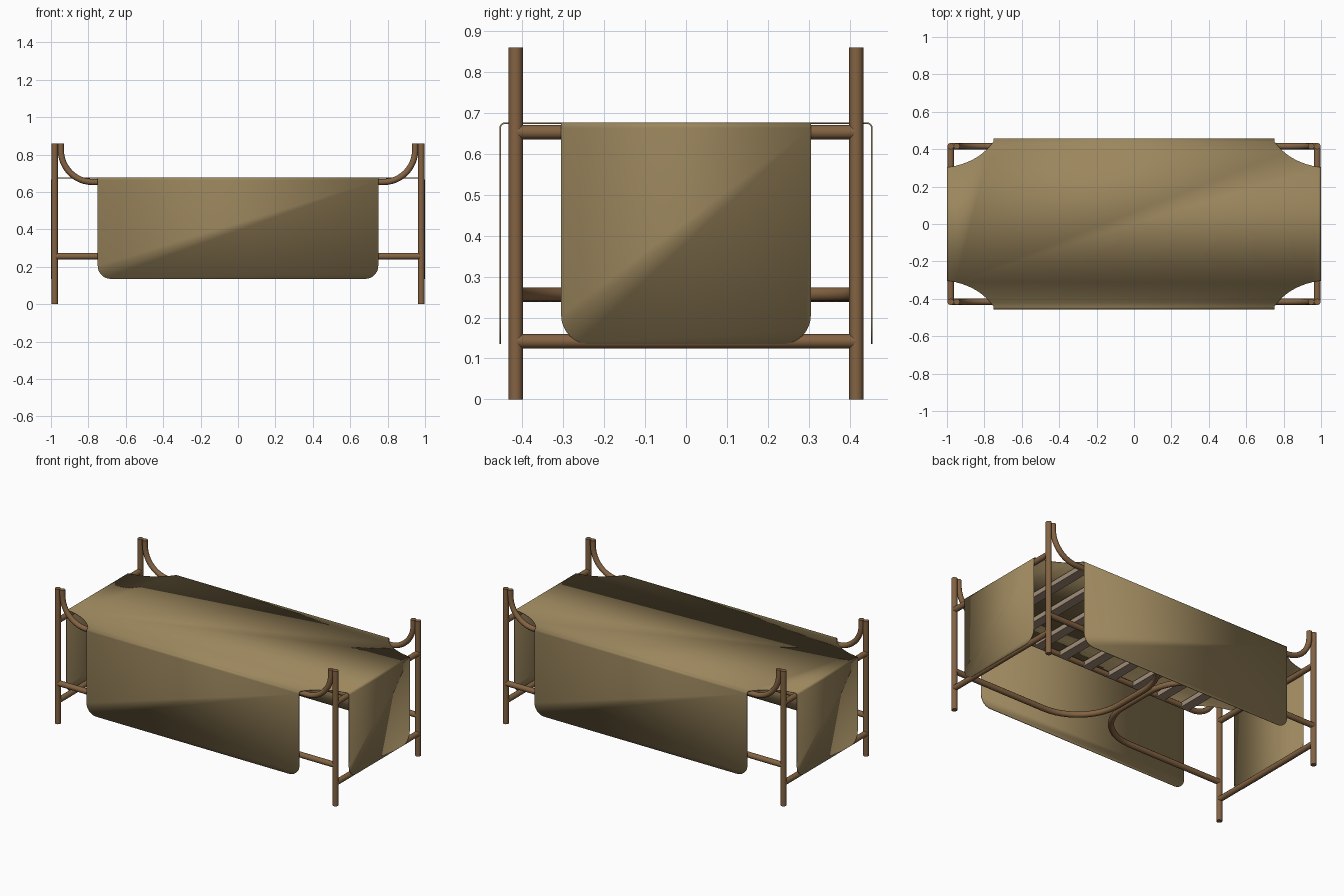
import bpy, bmesh
from math import sin, cos, pi, radians

if "Cube" in bpy.data.objects:
    bpy.data.objects.remove(bpy.data.objects["Cube"])


def material(name, color):
    m = bpy.data.materials.new(name)
    m.diffuse_color = (*color, 1)
    m.use_nodes = True
    m.node_tree.nodes["Principled BSDF"].inputs["Base Color"].default_value = m.diffuse_color
    return m


WOOD = material("cane", (0.23, 0.125, 0.055))
SLAT = material("slat wood", (0.36, 0.27, 0.19))
CLOTH = material("cloth", (0.33, 0.24, 0.11))


def finish(ob, mat, angle=40):
    ob.data.materials.append(mat)
    bpy.ops.object.select_all(action='DESELECT')
    ob.select_set(True)
    bpy.context.view_layer.objects.active = ob
    bpy.ops.object.shade_smooth_by_angle(angle=radians(angle))


def tube(name, pts, r):
    cu = bpy.data.curves.new(name, 'CURVE')
    cu.dimensions = '3D'
    cu.bevel_depth = r
    cu.bevel_resolution = 4
    cu.use_fill_caps = True
    sp = cu.splines.new('POLY')
    sp.points.add(len(pts) - 1)
    for p, co in zip(sp.points, pts):
        p.co = (*co, 1)
    ob = bpy.data.objects.new(name, cu)
    bpy.context.collection.objects.link(ob)
    bpy.ops.object.select_all(action='DESELECT')
    ob.select_set(True)
    bpy.context.view_layer.objects.active = ob
    bpy.ops.object.convert(target='MESH')
    finish(bpy.context.view_layer.objects.active, WOOD)


def arc(cx, cy, r, a0, a1, n=12):
    return [(cx + r * cos(a0 + (a1 - a0) * i / n),
             cy + r * sin(a0 + (a1 - a0) * i / n)) for i in range(n + 1)]


LX, LY, R = 0.98, 0.416, 0.0175
RAIL_Z = 0.653

# legs
for sx in (-1, 1):
    for sy in (-1, 1):
        tube("leg", [(sx * LX, sy * LY, 0), (sx * LX, sy * LY, 0.86)], R)

# end rails, upper and lower
for sx in (-1, 1):
    for z in (RAIL_Z, 0.142):
        tube("end_rail", [(sx * LX, -LY, z), (sx * LX, LY, z)], R)

# long rails with upswept ends
bend = [(0.947, 0.86)] + arc(0.947 - 0.17, RAIL_Z + 0.17, 0.17, 0, -pi / 2)
rail = bend + [(-x, z) for x, z in reversed(bend)]
for sy in (-1, 1):
    tube("long_rail", [(x, sy * LY, z) for x, z in rail], 0.0165)

# two U-shaped stretchers meeting back to back in the middle
CR = 0.3
half = [(LX, -LY)] + arc(0.018 + CR, -LY + CR, CR, -pi / 2, -pi)
loop = half + [(x, -y) for x, y in reversed(half)]
for sx in (-1, 1):
    tube("u_stretcher", [(sx * x, y, 0.256) for x, y in loop], R)

# bed slats
for i in range(-4, 5):
    bpy.ops.mesh.primitive_cube_add(size=1, location=(i * 0.18, 0, RAIL_Z - 0.002))
    ob = bpy.context.object
    ob.name = "slat"
    ob.scale = (0.06, 2 * LY, 0.03)
    bpy.ops.object.transform_apply(location=False, rotation=False)
    ob.data.materials.append(SLAT)

# cloth: flat top with scooped corners and four hanging flaps
TOP, BOT, BR = 0.677, 0.135, 0.014
CX, CY, FX, FY = 0.999, 0.456, 0.75, 0.305
bm = bmesh.new()


def flap(to_world, width, corner=0.07):
    """Bent strip plus rounded panel; returns the two verts on the top edge."""
    prev = first = None
    for i in range(6):
        a = pi / 2 * i / 5
        out, z = -BR + BR * sin(a), TOP - BR + BR * cos(a)
        row = [bm.verts.new(to_world(u, out, z)) for u in (-width, width)]
        if prev:
            bm.faces.new((prev[0], row[0], row[1], prev[1]))
        first = first or row
        prev = row
    right = arc(width - corner, BOT + corner, corner, 0, -pi / 2, 8)
    edge = right + [(-u, z) for u, z in reversed(right)]
    bm.faces.new([prev[0], prev[1]] + [bm.verts.new(to_world(u, 0, z)) for u, z in edge])
    return first


front = flap(lambda u, o, z: (u, -CY - o, z), FX)
right = flap(lambda u, o, z: (CX + o, u, z), FY)
back = flap(lambda u, o, z: (-u, CY + o, z), FX)
left = flap(lambda u, o, z: (-CX - o, -u, z), FY)


def scoop(sx, sy, reverse):
    p, c, q = (FX, CY - BR), (0.83, 0.33), (CX - BR, FY)
    pts = []
    for i in range(1, 10):
        t = i / 10
        x, y = ((1 - t) ** 2 * p[k] + 2 * t * (1 - t) * c[k] + t * t * q[k] for k in (0, 1))
        pts.append(bm.verts.new((sx * x, sy * y, TOP)))
    return pts[::-1] if reverse else pts


# flap edges were bent inward from the outer planes; join them as one outline
for row, axis, lim in ((front, 1, -1), (right, 0, 1), (back, 1, 1), (left, 0, -1)):
    for v in row:
        v.co[axis] = lim * ((CX, CY)[axis] - BR)
for v in bm.verts:
    for axis, size in ((0, CX), (1, CY)):
        v.co[axis] = max(-size, min(size, v.co[axis]))
outline = (front + scoop(1, -1, False) + right + scoop(1, 1, True)
           + back + scoop(-1, 1, False) + left + scoop(-1, -1, True))
top = bm.faces.new(outline)
bmesh.ops.recalc_face_normals(bm, faces=bm.faces)
top.normal_update()
if top.normal.z < 0:
    bmesh.ops.reverse_faces(bm, faces=bm.faces)
me = bpy.data.meshes.new("cloth_cover")
bm.to_mesh(me)
bm.free()
cover = bpy.data.objects.new("cloth_cover", me)
bpy.context.collection.objects.link(cover)
finish(cover, CLOTH, 35)
sol = cover.modifiers.new("thickness", 'SOLIDIFY')
sol.thickness = 0.004
sol.offset = -1
